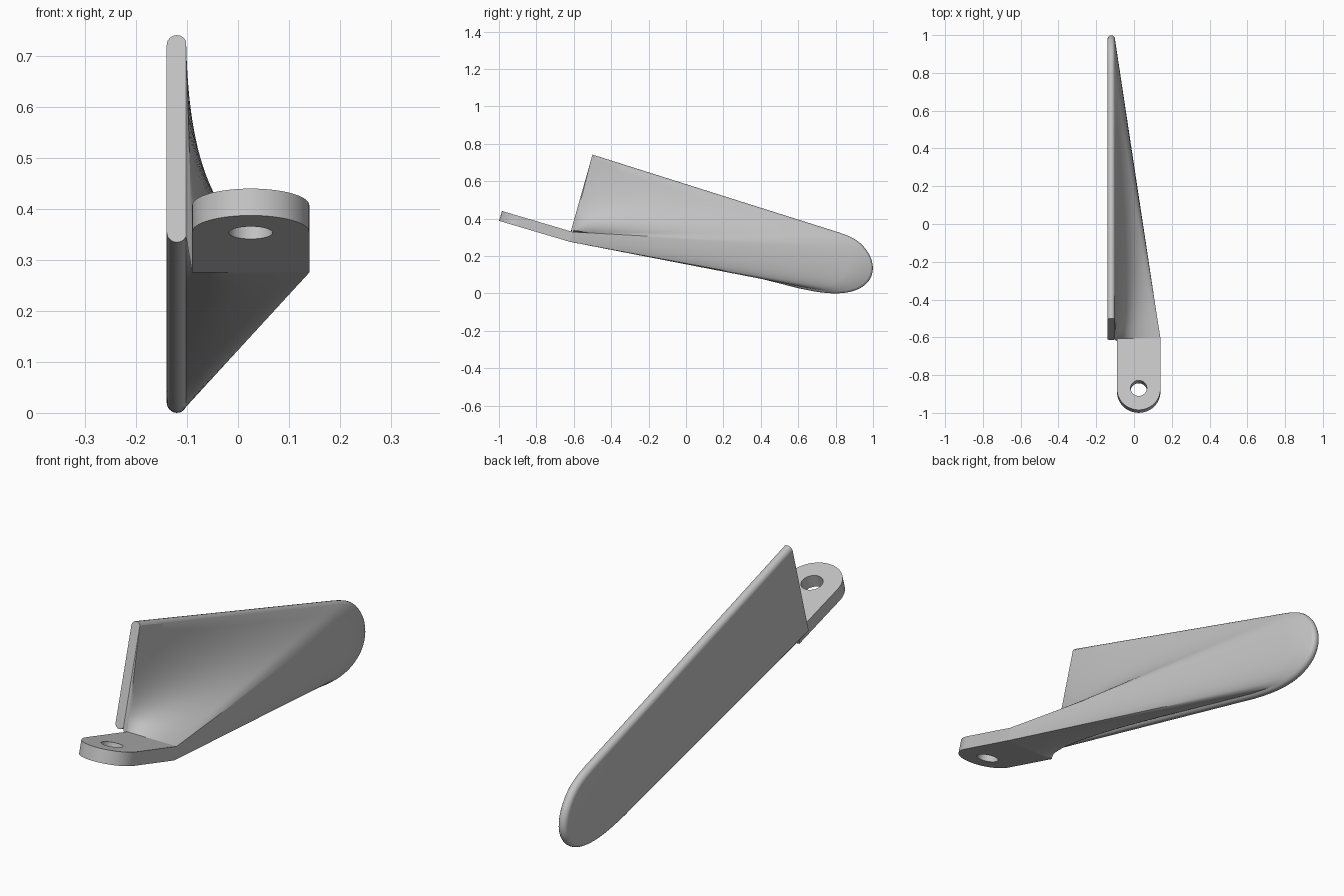
import bpy, bmesh, math
from mathutils import Vector
from mathutils.geometry import interpolate_bezier

if "Cube" in bpy.data.objects:
    bpy.data.objects.remove(bpy.data.objects["Cube"])

grey = bpy.data.materials.new("light_grey")
grey.use_nodes = True
colour = (0.55, 0.55, 0.55, 1)
grey.diffuse_color = colour
grey.node_tree.nodes["Principled BSDF"].inputs["Base Color"].default_value = colour


def finish(bm, name):
    bmesh.ops.recalc_face_normals(bm, faces=bm.faces)
    mesh = bpy.data.meshes.new(name)
    bm.to_mesh(mesh)
    bm.free()
    mesh.materials.append(grey)
    ob = bpy.data.objects.new(name, mesh)
    bpy.context.collection.objects.link(ob)
    bpy.ops.object.select_all(action='DESELECT')
    ob.select_set(True)
    bpy.context.view_layer.objects.active = ob
    bpy.ops.object.shade_smooth_by_angle(angle=math.radians(28))


def bez(a, b, c, d, n=8):
    return [Vector(p[:2]) for p in interpolate_bezier(*[Vector((*q, 0)) for q in (a, b, c, d)], n + 1)]


def line(a, b, n):
    return [Vector(a).lerp(Vector(b), i / n) for i in range(n + 1)]


# Tab frame: tilted up towards the front
TILT = math.radians(16.5)
ORIGIN = Vector((0.025, -0.613, 0.302))
ALONG = Vector((0, -math.cos(TILT), math.sin(TILT)))
UP = Vector((0, math.sin(TILT), math.cos(TILT)))
R, HALF = 0.115, 0.0275


def tab_point(x, d, h):
    return ORIGIN + Vector((x, 0, 0)) + ALONG * d + UP * h


# Mounting tab: rounded strap with a hole
bm = bmesh.new()
outline = [(R, 0)] + [(R * math.cos(a), 0.28 + R * math.sin(a))
                      for a in (math.pi * i / 32 for i in range(33))] + [(-R, 0)]
hole = [(0.043 * math.cos(a), 0.275 + 0.043 * math.sin(a))
        for a in (math.tau * i / 32 for i in range(32))]
edges = []
for loop in (outline, hole):
    vs = [bm.verts.new(tab_point(x, d, -HALF)) for x, d in loop]
    edges += [bm.edges.new((vs[i - 1], vs[i])) for i in range(len(vs))]
bmesh.ops.triangle_fill(bm, edges=edges, use_beauty=True, normal=UP)
ext = bmesh.ops.extrude_face_region(bm, geom=bm.faces[:], use_keep_orig=True)
bmesh.ops.translate(bm, vec=UP * 2 * HALF,
                    verts=[g for g in ext["geom"] if isinstance(g, bmesh.types.BMVert)])
finish(bm, "mounting_tab")

# Blade outline in (y, z), each stretch paired with one side of the tab's end
TL, TR, BR, BL = [tab_point(x, 0, h) for x, h in ((-R, HALF), (R, HALF), (R, -HALF), (-R, -HALF))]
front_top, front_low = Vector((-0.5, 0.742)), Vector((-0.615, 0.335))
stretches = [
    (line(front_top, (0.82, 0.325), 32)[:-1]
     + bez((0.82, 0.325), (0.88, 0.305), (0.92, 0.285), (0.95, 0.25)), TL, TR),
    (bez((0.95, 0.25), (0.985, 0.21), (1, 0.17), (0.999, 0.13))[:-1]
     + bez((0.999, 0.13), (0.995, 0.05), (0.92, 0), (0.8, 0), 12), TR, BR),
    (bez((0.8, 0), (0.73, 0), (0.66, 0.015), (0.6, 0.028))[:-1]
     + line((0.6, 0.028), front_low, 28), BR, BL),
    (line(front_low, front_top, 10), BL, TL),
]
rim, hub = [], []
for pts, start, end in stretches:
    run, total = 0, sum((b - a).length for a, b in zip(pts, pts[1:]))
    for a, b in zip(pts, pts[1:]):
        rim.append(a)
        hub.append(start.lerp(end, run / total))
        run += (b - a).length

# Inward directions for rounding the edge; the front edge stays a flat cut
count = len(rim)
first_front = count - 10
up_front = (front_top - front_low).normalized()
inward = []
for i in range(count):
    if i == 0:
        inward.append(-up_front)
    elif i == first_front:
        inward.append(up_front)
    elif i > first_front:
        inward.append(Vector((0, 0)))
    else:
        t = (rim[(i + 1) % count] - rim[i - 1]).normalized()
        inward.append(Vector((t.y, -t.x)))

# Blade with its fan-shaped web lofted down to the tab
rings = []
for x, inset in ((-0.14, 0.02), (-0.1385, 0.012), (-0.134, 0.006), (-0.128, 0.0015),
                 (-0.12, 0), (-0.112, 0.0015), (-0.106, 0.006), (-0.102, 0.012)):
    rings.append([Vector((x, *(p + n * inset))) for p, n in zip(rim, inward)])
STEPS = 12
edge_ring = rings[-1]
for k in range(1, STEPS + 1):
    rings.append([a.lerp(b, k / STEPS) for a, b in zip(edge_ring, hub)])

bm = bmesh.new()
grid = [[bm.verts.new(p) for p in ring] for ring in rings]
bm.faces.new(grid[0])
for a, b in zip(grid, grid[1:]):
    for i in range(count):
        bm.faces.new((a[i - 1], a[i], b[i], b[i - 1]))
finish(bm, "blade_and_web")
